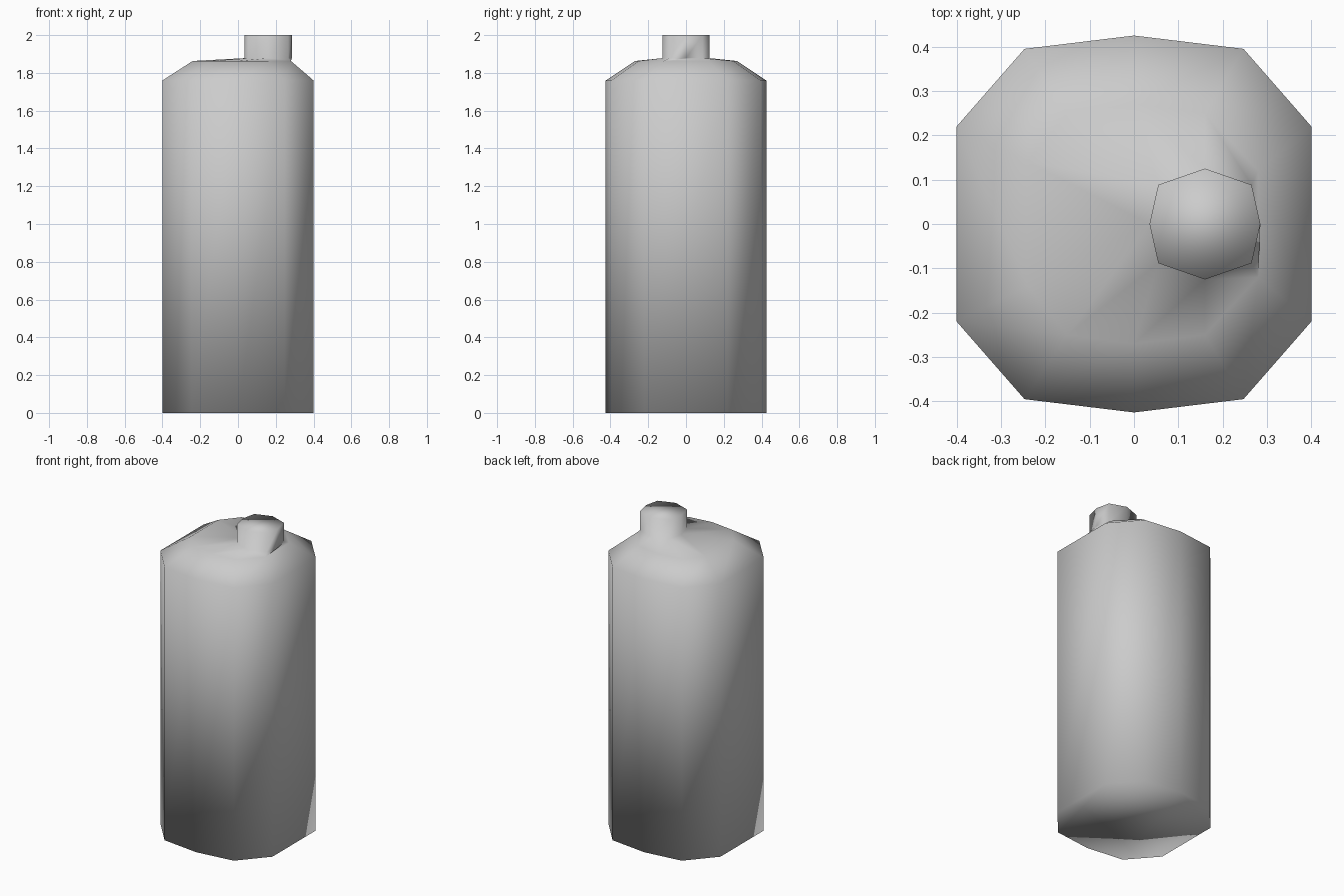
import bpy, bmesh, math

if "Cube" in bpy.data.objects:
    bpy.data.objects.remove(bpy.data.objects["Cube"])

grey = bpy.data.materials.new("light_grey")
grey.diffuse_color = (0.6, 0.6, 0.6, 1)
grey.use_nodes = True
grey.node_tree.nodes["Principled BSDF"].inputs["Base Color"].default_value = grey.diffuse_color

NECK_X, NECK_R = 0.16, 0.125


def mirrored(half):
    # close a half outline (y > 0, counter-clockwise) across y = 0
    return half + [(x, -y) for x, y in reversed(half)]


# ten-sided body outline, smaller shoulder outline, eight-sided neck
# each half runs from the +x side to the -x side
body = mirrored([(0.4, 0.22), (0.247, 0.395), (0, 0.425), (-0.247, 0.395), (-0.4, 0.22)])
shoulder = mirrored([(0.28, 0.12), (0.16, 0.25), (0, 0.27), (-0.15, 0.25), (-0.24, 0.14)])
neck = [(NECK_X + NECK_R * math.cos(math.radians(45 * k)) * (1.19 if k % 2 else 1),
         NECK_R * math.sin(math.radians(45 * k))) for k in range(1, 9)]

bm = bmesh.new()


def ring(points, z):
    return [bm.verts.new((x, y, z)) for x, y in points]


def bridge(a, b):
    n = len(a)
    for i in range(n):
        j = (i + 1) % n
        bm.faces.new((a[i], a[j], b[j], b[i]))


def stitch(a, b):
    # join rings of different counts by angle around the neck axis
    def unrolled(r):
        out, last = [], 0.0
        for v in r + r[:1]:
            t = math.atan2(v.co.y, v.co.x - NECK_X)
            while t < last - 1e-6:
                t += 2 * math.pi
            out.append(t)
            last = t
        return out
    ta, tb = unrolled(a), unrolled(b)
    i = j = 0
    na, nb = len(a), len(b)
    while i < na or j < nb:
        if j == nb or (i < na and ta[i + 1] <= tb[j + 1]):
            bm.faces.new((a[i], a[(i + 1) % na], b[j % nb]))
            i += 1
        else:
            bm.faces.new((a[i % na], b[(j + 1) % nb], b[j]))
            j += 1


# walls, sloping shoulder, neck and both caps
base = ring(body, 0)
wall_top = ring(body, 1.76)
shoulder_ring = ring(shoulder, 1.863)
neck_base = ring(neck, 1.878)
neck_top = ring(neck, 2.0)
bridge(base, wall_top)
bridge(wall_top, shoulder_ring)
stitch(shoulder_ring, neck_base)
bridge(neck_base, neck_top)
bm.faces.new(neck_top)
bm.faces.new(list(reversed(base)))

bmesh.ops.recalc_face_normals(bm, faces=bm.faces[:])
for f in bm.faces:
    f.smooth = True

mesh = bpy.data.meshes.new("bottle")
bm.to_mesh(mesh)
bm.free()
mesh.materials.append(grey)
bottle = bpy.data.objects.new("bottle", mesh)
bpy.context.collection.objects.link(bottle)
